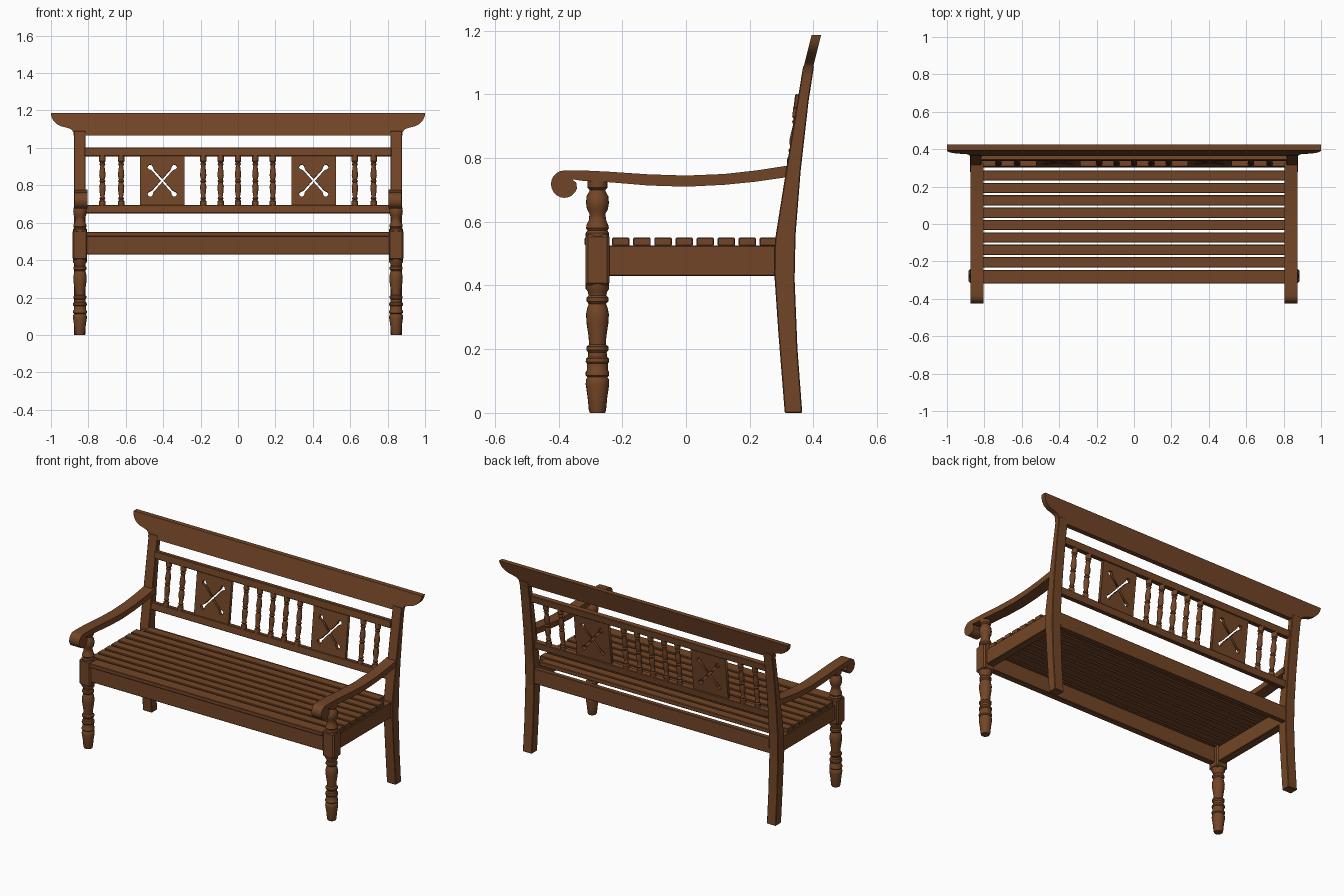
import bpy, bmesh
from math import sin, cos, pi, radians, atan2
from mathutils import Matrix, Vector

if "Cube" in bpy.data.objects:
    bpy.data.objects.remove(bpy.data.objects["Cube"])

wood = bpy.data.materials.new("brown wood")
wood.use_nodes = True
COLOUR = (0.17, 0.06, 0.02, 1)
wood.diffuse_color = COLOUR
wood.node_tree.nodes["Principled BSDF"].inputs["Base Color"].default_value = COLOUR


def finish(name, bm, smooth=False, bevel=0):
    bmesh.ops.recalc_face_normals(bm, faces=bm.faces)
    mesh = bpy.data.meshes.new(name)
    bm.to_mesh(mesh)
    bm.free()
    mesh.materials.append(wood)
    obj = bpy.data.objects.new(name, mesh)
    bpy.context.collection.objects.link(obj)
    if bevel:
        mod = obj.modifiers.new("soft edges", "BEVEL")
        mod.width, mod.segments, mod.limit_method = bevel, 1, "ANGLE"
    if smooth:
        bpy.ops.object.select_all(action="DESELECT")
        obj.select_set(True)
        bpy.context.view_layer.objects.active = obj
        bpy.ops.object.shade_smooth_by_angle(angle=radians(35))
    return obj


def box(name, x, y, z, bevel=0.003):
    bm = bmesh.new()
    size = [b - a for a, b in (x, y, z)]
    mid = [(a + b) / 2 for a, b in (x, y, z)]
    bmesh.ops.create_cube(bm, size=1, matrix=Matrix.Translation(mid) @ Matrix.Diagonal((*size, 1)))
    return finish(name, bm, bevel=bevel)


def extrude(name, points, offset, smooth=False, bevel=0):
    bm = bmesh.new()
    face = bm.faces.new([bm.verts.new(p) for p in points])
    out = bmesh.ops.extrude_face_region(bm, geom=[face])
    moved = [g for g in out["geom"] if isinstance(g, bmesh.types.BMVert)]
    bmesh.ops.translate(bm, verts=moved, vec=offset)
    return finish(name, bm, smooth, bevel)


def turned(name, profile, base, axis=(0, 0, 1), sides=20):
    """Lathe (height, radius) pairs around an axis through base."""
    bm = bmesh.new()
    rings = [[bm.verts.new((r * cos(2 * pi * i / sides), r * sin(2 * pi * i / sides), h))
              for i in range(sides)] for h, r in profile]
    for a, b in zip(rings, rings[1:]):
        for i in range(sides):
            j = (i + 1) % sides
            bm.faces.new((a[i], a[j], b[j], b[i]))
    bm.faces.new(rings[0])
    bm.faces.new(rings[-1])
    turn = Vector((0, 0, 1)).rotation_difference(Vector(axis)).to_matrix().to_4x4()
    bm.transform(Matrix.Translation(base) @ turn)
    return finish(name, bm, smooth=True)


# Side profiles as (y, z)
POST = [(.31, 0), (.29, .25), (.277, .44), (.279, .54), (.314, .76), (.35, .98), (.368, 1.09),
        (.402, 1.09), (.385, .98), (.36, .76), (.344, .56), (.341, .42), (.35, .2), (.365, 0)]
scroll = [(-.382 + .042 * cos(radians(a)), .718 + .043 * sin(radians(a))) for a in range(90, 360, 18)]
ARM = scroll + [(-.345, .724), (-.354, .729), (-.354, .733), (-.33, .729), (-.24, .724), (-.12, .714),
                (0, .71), (.12, .716), (.22, .726), (.33, .742), (.33, .778), (.22, .761), (.12, .75),
                (0, .745), (-.12, .749), (-.24, .757), (-.32, .761)]
LOWER_LEG = [(0, .024), (.008, .027), (.05, .031), (.09, .037), (.105, .036), (.112, .031), (.118, .037),
             (.128, .037), (.134, .033), (.155, .033), (.16, .037), (.17, .036), (.176, .03), (.19, .029),
             (.198, .035), (.208, .035), (.214, .026), (.24, .028), (.28, .034), (.31, .036), (.33, .032),
             (.342, .027), (.35, .034), (.362, .034), (.368, .028), (.38, .03), (.39, .037), (.41, .037)]
ARM_STUMP = [(.55, .037), (.565, .037), (.572, .031), (.58, .036), (.59, .034), (.605, .027), (.625, .025),
             (.64, .033), (.66, .036), (.68, .034), (.695, .026), (.7, .024), (.708, .032), (.735, .032)]

for side, s in (("left", 1), ("right", -1)):
    extrude(side + "_back_post", [(s * .815, y, z) for y, z in POST], (s * .063, 0, 0), bevel=.003)
    extrude(side + "_armrest", [(s * .805, y, z) for y, z in ARM], (s * .07, 0, 0), smooth=True)
    centre = (s * .845, -.278, 0)
    turned(side + "_front_leg", LOWER_LEG, centre)
    turned(side + "_arm_support", ARM_STUMP, centre)
    box(side + "_front_leg_block", (s * .845 - .039, s * .845 + .039), (-.316, -.24), (.4, .56), .008)
    box(side + "_seat_side_rail", (s * .84 - .025, s * .84 + .025), (-.25, .29), (.43, .525))

# Seat frame and slats
box("seat_front_rail", (-.815, .815), (-.305, -.265), (.43, .528))
box("seat_back_rail", (-.82, .82), (.308, .338), (.43, .525))
box("front_slat", (-.81, .81), (-.318, -.245), (.526, .551))
for i in range(8):
    y = -.232 + .0662 * i
    half = .86 if i < 7 else .815
    box(f"seat_slat_{i + 1}", (-half, half), (y, y + .055), (.524, .55))

# Leaning backrest: centre line of rails, panels and spindles
LOW, HIGH = Vector((0, .32, .672)), Vector((0, .356, .977))
lean = (HIGH - LOW).normalized()
tilt = Matrix.Rotation(-atan2(lean.y, lean.z), 4, "X")
for name, pos in (("lower_back_rail", LOW), ("upper_back_rail", HIGH)):
    rail = box(name, (-.82, .82), (-.016, .016), (-.0225, .0225))
    rail.matrix_world = Matrix.Translation(pos) @ tilt

# Crest rail with swept ends, following the lean of the posts
half_crest = [(.815, 1.065), (.878, 1.065), (.881, 1.085), (.892, 1.1), (.915, 1.108), (.945, 1.115),
              (.97, 1.128), (.988, 1.146), (.998, 1.166), (1, 1.186)]
outline = half_crest + [(-x, z) for x, z in reversed(half_crest)]
extrude("crest_rail", [(x, .364 + .25 * (z - 1.065), z) for x, z in outline], (0, .03, 0), smooth=True)

# Turned spindles
SPINDLE = [(0, .017), (.025, .017), (.032, .011), (.04, .016), (.05, .011), (.075, .015), (.105, .017),
           (.125, .012), (.133, .017), (.141, .012), (.165, .017), (.195, .014), (.215, .011),
           (.225, .016), (.233, .011), (.24, .017), (.27, .017)]
start = LOW + lean * .018
for i, x in enumerate((-.725, -.625, -.186, -.093, 0, .093, .186, .625, .725)):
    turned(f"back_spindle_{i + 1}", SPINDLE, start + Vector((x, 0, 0)), lean, 12)


# Panels pierced with a crossed-bone opening
def cross_outline():
    a, w = radians(48.5), .006
    arm = [(.078, -w), (.093, -.013), (.104, -.014), (.11, -.004)]
    arm += [(r, -t) for r, t in reversed(arm)]
    points = []
    for angle, corner in ((a, w / cos(a)), (pi - a, w / sin(a)), (pi + a, w / cos(a)), (-a, w / sin(a))):
        points += [(r * cos(angle) - t * sin(angle), r * sin(angle) + t * cos(angle)) for r, t in arm]
        # inner corner halfway to the next arm
        mid = {0: pi / 2, 1: pi, 2: -pi / 2, 3: 0}[len(points) // 9]
        points.append((corner * cos(mid), corner * sin(mid)))
    return points


for side, x in (("left", .405), ("right", -.405)):
    curve = bpy.data.curves.new(side + "_back_panel", "CURVE")
    curve.dimensions, curve.fill_mode, curve.extrude = "2D", "BOTH", .01
    for ring in ([(-.12, -.138), (.12, -.138), (.12, .138), (-.12, .138)], cross_outline()):
        spline = curve.splines.new("POLY")
        spline.points.add(len(ring) - 1)
        for p, (u, v) in zip(spline.points, ring):
            p.co = (u, v, 0, 1)
        spline.use_cyclic_u = True
    curve.materials.append(wood)
    panel = bpy.data.objects.new(side + "_back_panel", curve)
    bpy.context.collection.objects.link(panel)
    panel.matrix_world = (Matrix.Translation((LOW + HIGH) / 2 + Vector((x, 0, 0)))
                          @ tilt @ Matrix.Rotation(pi / 2, 4, "X"))
    bpy.ops.object.select_all(action="DESELECT")
    panel.select_set(True)
    bpy.context.view_layer.objects.active = panel
    bpy.ops.object.convert(target="MESH")
